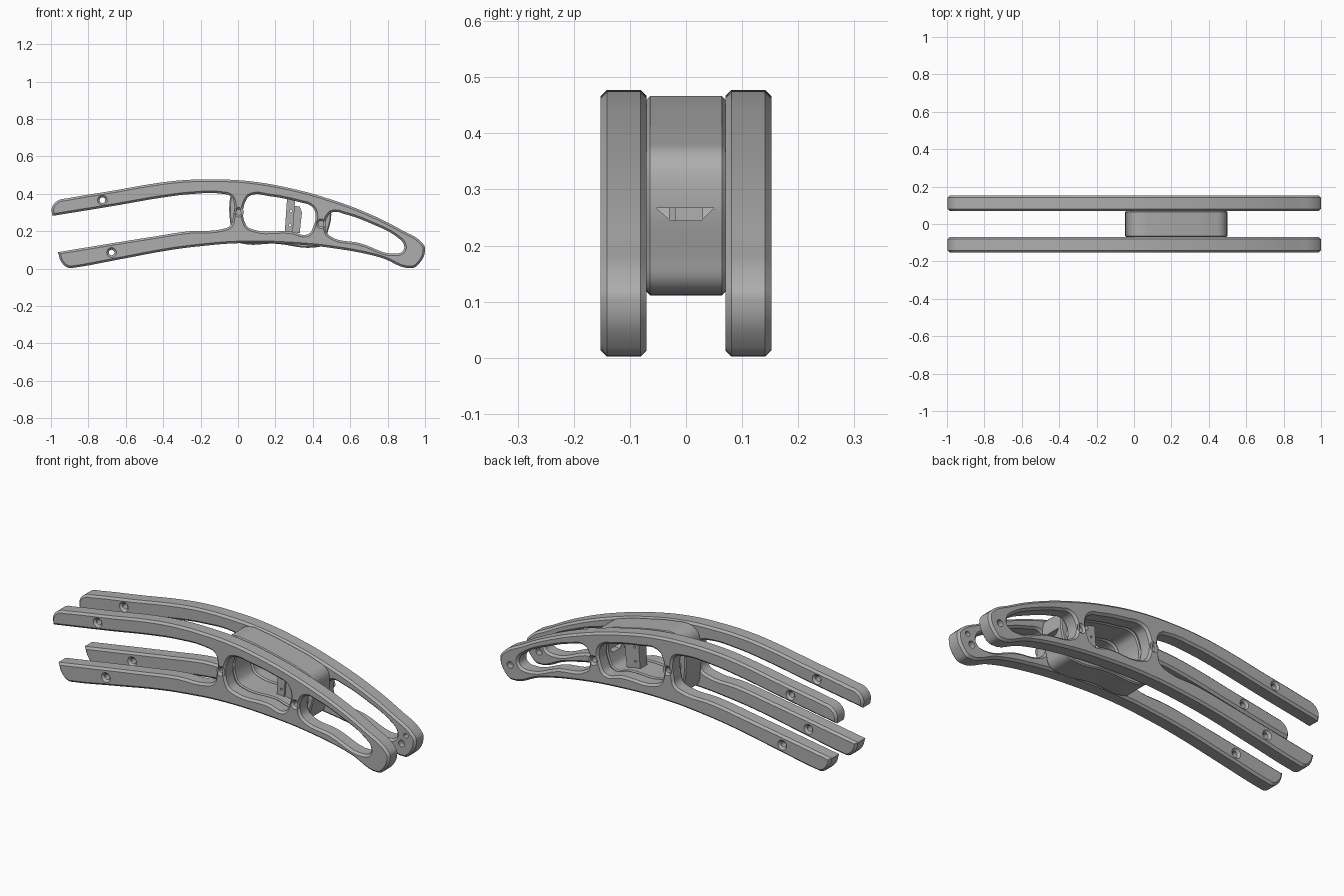
import bpy, math
from mathutils import Matrix

if "Cube" in bpy.data.objects:
    bpy.data.objects.remove(bpy.data.objects["Cube"])

grey = bpy.data.materials.new("satin_grey")
grey.diffuse_color = (0.42, 0.42, 0.42, 1)
grey.use_nodes = True
grey.node_tree.nodes["Principled BSDF"].inputs["Base Color"].default_value = grey.diffuse_color


def finish(obj):
    obj.data.materials.clear()
    obj.data.materials.append(grey)
    bpy.ops.object.select_all(action='DESELECT')
    obj.select_set(True)
    bpy.context.view_layer.objects.active = obj
    bpy.ops.object.shade_smooth_by_angle(angle=math.radians(28))


def circle(x, z, r, n=24):
    return [(x + r * math.cos(2 * math.pi * i / n), z + r * math.sin(2 * math.pi * i / n), 1)
            for i in range(n)]


def slab(name, loops, y0, y1, bevel):
    """Filled x-z outline with holes, extruded from y0 to y1 with chamfered rims.
    A third value of 1 marks a sharp corner point."""
    cu = bpy.data.curves.new(name, 'CURVE')
    cu.dimensions, cu.fill_mode = '2D', 'BOTH'
    cu.resolution_u, cu.bevel_resolution = 6, 0
    cu.extrude = (y1 - y0) / 2 - bevel
    cu.bevel_depth, cu.offset = bevel, -bevel
    for loop in loops:
        sp = cu.splines.new('BEZIER')
        sp.bezier_points.add(len(loop) - 1)
        sp.use_cyclic_u = True
        sharp_all = all(len(p) > 2 for p in loop)
        sp.resolution_u = 1 if sharp_all else 6
        for bp, p in zip(sp.bezier_points, loop):
            bp.co = (p[0], p[1], 0)
        for bp, p in zip(sp.bezier_points, loop):
            kind = 'VECTOR' if len(p) > 2 else 'AUTO'
            bp.handle_left_type = bp.handle_right_type = kind
    tmp = bpy.data.objects.new(name + "_curve", cu)
    bpy.context.collection.objects.link(tmp)
    dg = bpy.context.evaluated_depsgraph_get()
    me = bpy.data.meshes.new_from_object(tmp.evaluated_get(dg))
    bpy.data.objects.remove(tmp)
    me.transform(Matrix.Translation((0, (y0 + y1) / 2, 0)) @ Matrix.Rotation(math.pi / 2, 4, 'X'))
    obj = bpy.data.objects.new(name, me)
    bpy.context.collection.objects.link(obj)
    # weld caps to rims
    bpy.ops.object.select_all(action='DESELECT')
    obj.select_set(True)
    bpy.context.view_layer.objects.active = obj
    bpy.ops.object.mode_set(mode='EDIT')
    bpy.ops.mesh.select_all(action='SELECT')
    bpy.ops.mesh.remove_doubles(threshold=0.0002)
    bpy.ops.mesh.normals_make_consistent(inside=False)
    bpy.ops.object.mode_set(mode='OBJECT')
    return obj


def cut(obj, cutter):
    mod = obj.modifiers.new("cut", 'BOOLEAN')
    mod.operation, mod.object, mod.solver = 'DIFFERENCE', cutter, 'EXACT'
    bpy.context.view_layer.objects.active = obj
    bpy.ops.object.modifier_apply(modifier=mod.name)
    bpy.data.objects.remove(cutter)


def pin_hole(obj, x, y, z, r):
    bpy.ops.mesh.primitive_cylinder_add(vertices=20, radius=r, depth=0.06, location=(x, y, z),
                                        rotation=(math.pi / 2, 0, 0))
    cut(obj, bpy.context.object)


# forked side plate outline
outline = [(-0.992, 0.282, 1), (-0.995, 0.325), (-0.963, 0.364), (-0.91, 0.376), (-0.684, 0.414),
           (-0.39, 0.463), (-0.257, 0.475), (-0.123, 0.477), (0.064, 0.467), (0.278, 0.43),
           (0.49, 0.372), (0.706, 0.291), (0.866, 0.211), (0.985, 0.137), (1.0, 0.105),
           (0.962, 0.02), (0.93, 0.003), (0.76, 0.06), (0.545, 0.104), (0.278, 0.131),
           (0.01, 0.136), (-0.2, 0.12), (-0.364, 0.099), (-0.63, 0.05), (-0.87, 0.006),
           (-0.905, 0.004), (-0.944, 0.035), (-0.963, 0.088, 1),
           (-0.47, 0.168), (-0.257, 0.2), (-0.086, 0.211), (-0.04, 0.232), (-0.027, 0.275),
           (-0.021, 0.345), (-0.037, 0.385), (-0.086, 0.4), (-0.257, 0.398), (-0.39, 0.382),
           (-0.684, 0.332)]
mid_window = [(0.046, 0.372), (0.075, 0.394), (0.17, 0.387), (0.33, 0.355), (0.39, 0.335),
              (0.413, 0.3), (0.402, 0.222), (0.375, 0.184), (0.278, 0.199), (0.08, 0.209),
              (0.042, 0.235)]
tip_window = [(0.508, 0.302), (0.48, 0.28), (0.47, 0.205), (0.492, 0.174), (0.652, 0.136),
              (0.845, 0.08), (0.884, 0.098), (0.886, 0.13), (0.855, 0.165), (0.706, 0.243),
              (0.572, 0.291)]
bolts = [(-0.725, 0.366), (-0.676, 0.086), (0.005, 0.302), (0.444, 0.24)]

for name, y0, y1, inner in (("front_side_plate", -0.152, -0.07, -0.07),
                            ("back_side_plate", 0.07, 0.152, 0.07)):
    plate = slab(name, [outline, mid_window, tip_window] + [circle(x, z, 0.015) for x, z in bolts],
                 y0, y1, 0.011)
    # blind dowel holes on the inner face of the tip
    pin_hole(plate, 0.945, inner, 0.123, 0.013)
    pin_hole(plate, 0.92, inner, 0.075, 0.018)
    if inner > 0:
        pin_hole(plate, 0.935, y1, 0.085, 0.018)
    finish(plate)

# hollow housing between the plates
shell = [(-0.04, 0.23), (-0.04, 0.39), (-0.02, 0.442), (0.03, 0.465), (0.1, 0.46), (0.28, 0.425),
         (0.42, 0.388), (0.48, 0.36), (0.498, 0.31), (0.475, 0.18), (0.455, 0.128), (0.41, 0.113),
         (0.2, 0.133), (0.02, 0.134), (-0.022, 0.155)]
housing = slab("housing", [shell, mid_window], -0.07, 0.07, 0.006)
# tapered slot through the end wall
slot = slab("slot_cutter", [[(-0.053, 0.267, 1), (0.05, 0.267, 1), (0.027, 0.245, 1),
                             (-0.028, 0.245, 1)]], -0.06, 0.06, 0)
slot.data.transform(Matrix.Translation((0.45, 0, 0)) @ Matrix.Rotation(math.pi / 2, 4, 'Z'))
cut(housing, slot)
finish(housing)

# bracket standing inside the housing
post = slab("bracket_post", [[(0.262, 0.372, 1), (0.305, 0.362, 1), (0.293, 0.19, 1),
                              (0.25, 0.195, 1)], circle(0.283, 0.307, 0.006, 12),
                             circle(0.278, 0.232, 0.006, 12)], -0.03, 0.03, 0)
finish(post)
flange = slab("bracket_flange", [[(0.298, 0.335, 1), (0.33, 0.332, 1), (0.342, 0.3, 1),
                                  (0.33, 0.19, 1), (0.29, 0.19, 1)]], -0.02, 0.03, 0)
finish(flange)
